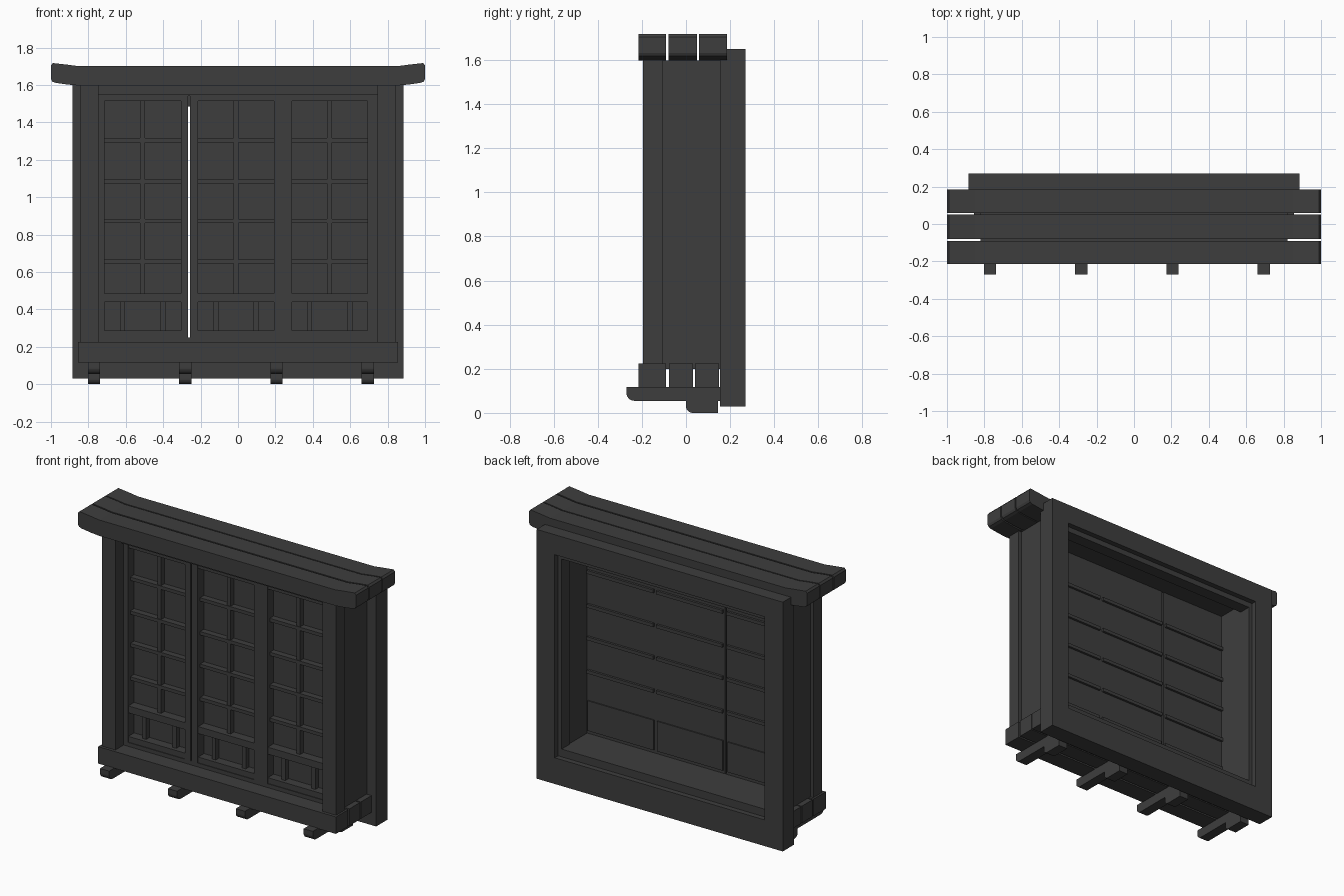
import bpy, bmesh, math
from mathutils import Vector

if "Cube" in bpy.data.objects:
    bpy.data.objects.remove(bpy.data.objects["Cube"], do_unlink=True)

dark = bpy.data.materials.new("dark_grey_wood")
dark.use_nodes = True
colour = (0.048, 0.048, 0.048, 1)
dark.diffuse_color = colour
dark.node_tree.nodes["Principled BSDF"].inputs["Base Color"].default_value = colour


def finish(bm, name):
    bmesh.ops.recalc_face_normals(bm, faces=bm.faces)
    mesh = bpy.data.meshes.new(name)
    bm.to_mesh(mesh)
    bm.free()
    mesh.materials.append(dark)
    obj = bpy.data.objects.new(name, mesh)
    bpy.context.collection.objects.link(obj)
    return obj


def box(name, x, y, z):
    """Box from three (low, high) ranges."""
    bm = bmesh.new()
    bmesh.ops.create_cube(bm, size=1)
    for v in bm.verts:
        v.co = Vector([(a + b) / 2 + c * (b - a) for c, (a, b) in zip(v.co, (x, y, z))])
    return finish(bm, name)


def prism(name, points, axis, low, high):
    """Extrude a profile along x or y; points are (other axis, z)."""
    bm = bmesh.new()
    place = (lambda a, z: (low, a, z)) if axis == "x" else (lambda a, z: (a, low, z))
    face = bm.faces.new([bm.verts.new(place(a, z)) for a, z in points])
    new = bmesh.ops.extrude_face_region(bm, geom=[face])["geom"]
    step = Vector((high - low, 0, 0)) if axis == "x" else Vector((0, high - low, 0))
    bmesh.ops.translate(bm, vec=step, verts=[g for g in new if isinstance(g, bmesh.types.BMVert)])
    return finish(bm, name)


def frame(name, outer, inner, y):
    """Rectangular frame; outer and inner are (half width, bottom, top)."""
    (ox, o0, o1), (ix, i0, i1) = outer, inner
    box(name + "_top", (-ox, ox), y, (i1, o1))
    box(name + "_bottom", (-ox, ox), y, (o0, i0))
    for side, s in (("left", 1), ("right", -1)):
        box(name + "_" + side, tuple(sorted((s * ix, s * ox))), y, (i0, i1))


# Roof planks with upturned ends
half = [(0.85, 1.597), (0.91, 1.602), (0.975, 1.611), (0.993, 1.618), (1.0, 1.632),
        (1.0, 1.705), (0.99, 1.717), (0.91, 1.708), (0.85, 1.7)]
roof = half + [(-x, z) for x, z in reversed(half)]
for i, (y0, y1) in enumerate([(-0.215, -0.09), (-0.08, 0.05), (0.058, 0.185)]):
    prism(f"roof_plank_{i + 1}", roof, "y", y0, y1)

# Base beams
for i, (y0, y1) in enumerate([(-0.215, -0.09), (-0.077, 0.032), (0.04, 0.15)]):
    box(f"base_beam_{i + 1}", (-0.855, 0.855), (y0, y1), (0.115, 0.225))


# Stepped support brackets with rounded lower front corners
def rounded(y, z, r):
    steps = [math.radians(a) for a in range(0, 91, 15)]
    return [(y + r - r * math.cos(a), z + r - r * math.sin(a)) for a in steps]


bracket = ([(-0.27, 0.118)] + rounded(-0.27, 0.055, 0.035) + [(0.0, 0.055)]
           + rounded(0.0, 0.0, 0.03) + [(0.145, 0.0), (0.145, 0.055), (0.157, 0.055), (0.157, 0.118)])
for i in range(4):
    x = -0.77 + i * 0.488
    prism(f"support_bracket_{i + 1}", bracket, "x", x - 0.033, x + 0.033)

# Cabinet shell, back frame and its inner lip
frame("shell", (0.82, 0.2, 1.597), (0.735, 0.25, 1.54), (-0.11, 0.16))
frame("back_frame", (0.885, 0.03, 1.65), (0.755, 0.2, 1.52), (0.155, 0.27))
frame("back_lip", (0.76, 0.19, 1.53), (0.73, 0.25, 1.485), (0.155, 0.235))

# Front posts and header
for side, s in (("left", 1), ("right", -1)):
    box(f"front_post_{side}", tuple(sorted((s * 0.745, s * 0.842))), (-0.195, -0.105), (0.22, 1.6))
box("header", (-0.745, 0.745), (-0.135, -0.1), (1.547, 1.597))

# Three lattice doors
FRONT, PAPER = -0.11, (-0.045, -0.035)
ROWS = [1.304, 1.084, 0.873, 0.656]
DOORS = [(-0.75, -0.266, -0.715, -0.305), (-0.257, 0.24, -0.213, 0.193), (0.24, 0.74, 0.288, 0.692)]
for n, (x0, x1, in0, in1) in enumerate(DOORS, 1):
    door = f"door_{n}"
    mid = (in0 + in1) / 2
    box(door + "_panel", (x0, x1), PAPER, (0.25, 1.54))
    box(door + "_stile_right", (x0, in0), (FRONT, -0.036), (0.25, 1.54))
    box(door + "_stile_left", (in1, x1), (FRONT, -0.036), (0.25, 1.54))
    # Rails
    for part, z in (("top", (1.513, 1.54)), ("middle", (0.44, 0.485)), ("bottom", (0.25, 0.287))):
        box(f"{door}_{part}_rail", (in0, in1), (FRONT + 0.005, -0.036), z)
    # Lattice bars, showing on both faces
    for i, z in enumerate(ROWS, 1):
        box(f"{door}_bar_{i}", (in0, in1), (-0.085, -0.04), (z - 0.011, z + 0.011))
        box(f"{door}_back_bar_{i}", (x0 + 0.012, x1 - 0.012), (-0.04, -0.02), (z - 0.011, z + 0.011))
    box(door + "_upright", (mid - 0.013, mid + 0.013), (-0.08, -0.04), (0.485, 1.513))
    # Lower slats and back board
    for i, s in enumerate((-1, 1), 1):
        x = mid + s * 0.108
        box(f"{door}_lower_slat_{i}", (x - 0.014, x + 0.014), (-0.08, -0.04), (0.287, 0.44))
    box(door + "_back_board", (x0 + 0.012, x1 - 0.012), (-0.04, -0.027), (0.27, 0.465))
